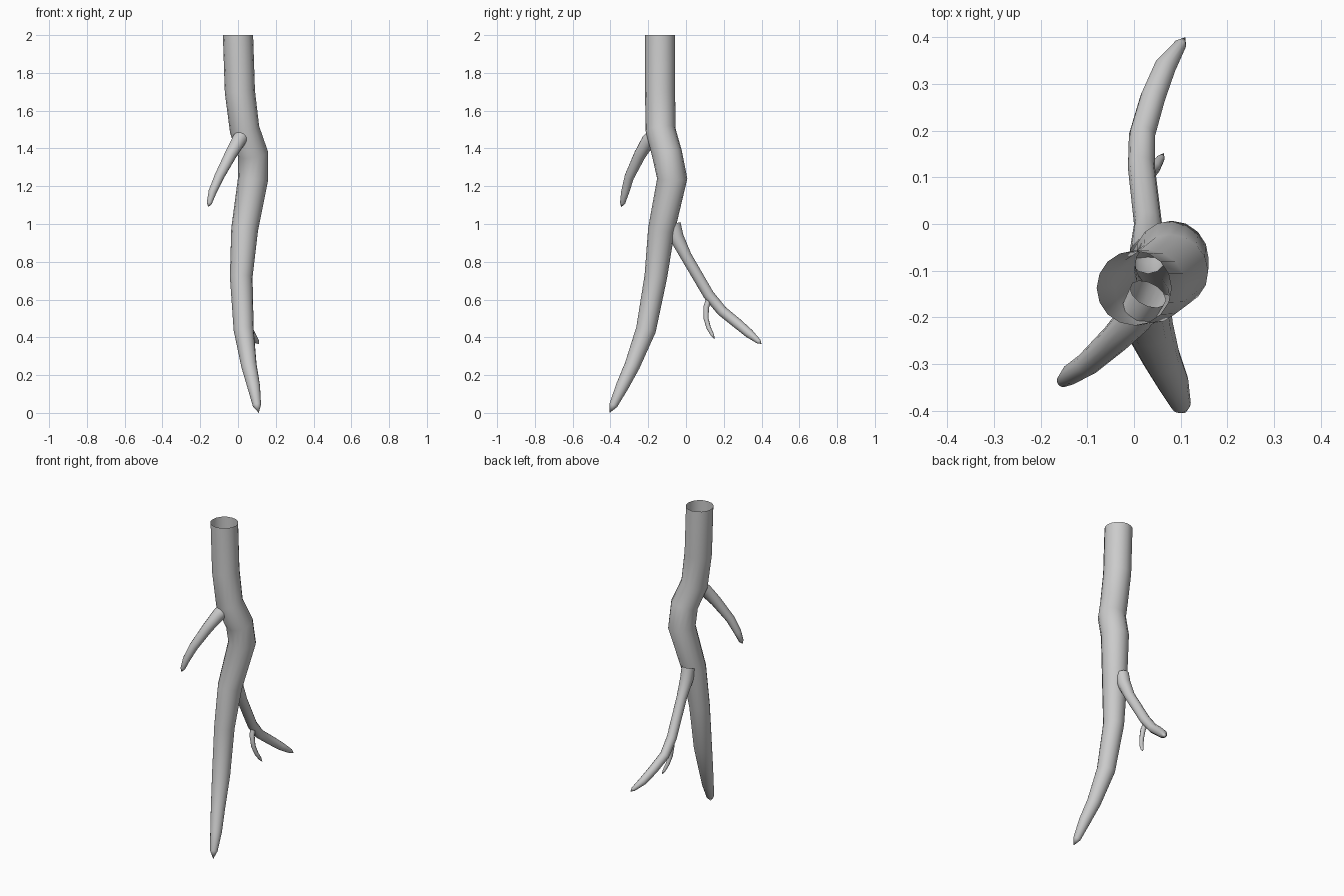
import bpy, bmesh, math
from mathutils import Vector

cube = bpy.data.objects.get("Cube")
if cube:
    bpy.data.objects.remove(cube)

bark = bpy.data.materials.new("root_grey")
bark.use_nodes = True
colour = (0.6, 0.6, 0.6, 1)
bark.diffuse_color = colour
bark.node_tree.nodes["Principled BSDF"].inputs["Base Color"].default_value = colour


def tapered_tube(name, path, sides, level_start=False):
    """Sweep a ring along (x, y, z, radius) stations; open start, pointed end."""
    centres = [Vector(p[:3]) for p in path]
    bm = bmesh.new()
    rings = []
    normal = Vector((1, 0, 0))
    for i, p in enumerate(path[:-1]):
        ahead = (centres[i + 1] - centres[i]).normalized()
        behind = (centres[i] - centres[i - 1]).normalized() if i else ahead
        tangent = (ahead + behind).normalized()
        if level_start and i == 0:
            tangent = Vector((0, 0, -1))
        # Carry the ring direction along the path so it does not twist
        normal = (normal - tangent * normal.dot(tangent)).normalized()
        side = tangent.cross(normal)
        ring = []
        for k in range(sides):
            a = math.tau * k / sides
            offset = normal * math.cos(a) + side * math.sin(a)
            ring.append(bm.verts.new(centres[i] + offset * p[3]))
        rings.append(ring)
    for upper, lower in zip(rings, rings[1:]):
        for k in range(sides):
            j = (k + 1) % sides
            bm.faces.new((upper[k], upper[j], lower[j], lower[k]))
    tip = bm.verts.new(centres[-1])
    for k in range(sides):
        bm.faces.new((rings[-1][k], rings[-1][(k + 1) % sides], tip))
    bmesh.ops.recalc_face_normals(bm, faces=bm.faces)
    mesh = bpy.data.meshes.new(name)
    bm.to_mesh(mesh)
    bm.free()
    mesh.materials.append(bark)
    obj = bpy.data.objects.new(name, mesh)
    bpy.context.collection.objects.link(obj)
    bpy.ops.object.select_all(action="DESELECT")
    obj.select_set(True)
    bpy.context.view_layer.objects.active = obj
    bpy.ops.object.shade_smooth_by_angle(angle=math.radians(50))


# Main root, open at the top
tapered_tube("main_root", [
    (0, -.137, 2, .08), (.01, -.137, 1.7, .08), (.035, -.135, 1.5, .079),
    (.08, -.1, 1.37, .08), (.08, -.073, 1.24, .08), (.035, -.13, .97, .071),
    (.017, -.16, .72, .06), (.03, -.212, .44, .053), (.058, -.285, .25, .041),
    (.083, -.338, .14, .034), (.1, -.385, .04, .022), (.11, -.405, 0, 0)],
    16, level_start=True)

# Front side root
tapered_tube("front_side_root", [
    (.03, -.15, 1.48, .042), (.003, -.2, 1.44, .038), (-.04, -.245, 1.365, .032),
    (-.1, -.3, 1.25, .026), (-.135, -.322, 1.17, .022),
    (-.152, -.336, 1.11, .014), (-.157, -.343, 1.09, 0)], 12)

# Back side root
tapered_tube("back_side_root", [
    (.03, -.068, 1.0, .04), (.03, -.05, .93, .038), (.03, .0, .83, .03),
    (.016, .12, .625, .029), (.017, .19, .54, .028), (.04, .27, .475, .027),
    (.066, .335, .42, .024), (.1, .385, .378, .013), (.11, .4, .365, 0)], 12)

# Small rootlet hanging from the back side root
tapered_tube("rootlet", [
    (.016, .125, .61, .016), (.024, .107, .56, .015), (.033, .106, .5, .013),
    (.045, .12, .45, .012), (.057, .14, .412, .009), (.064, .152, .39, 0)], 8)
